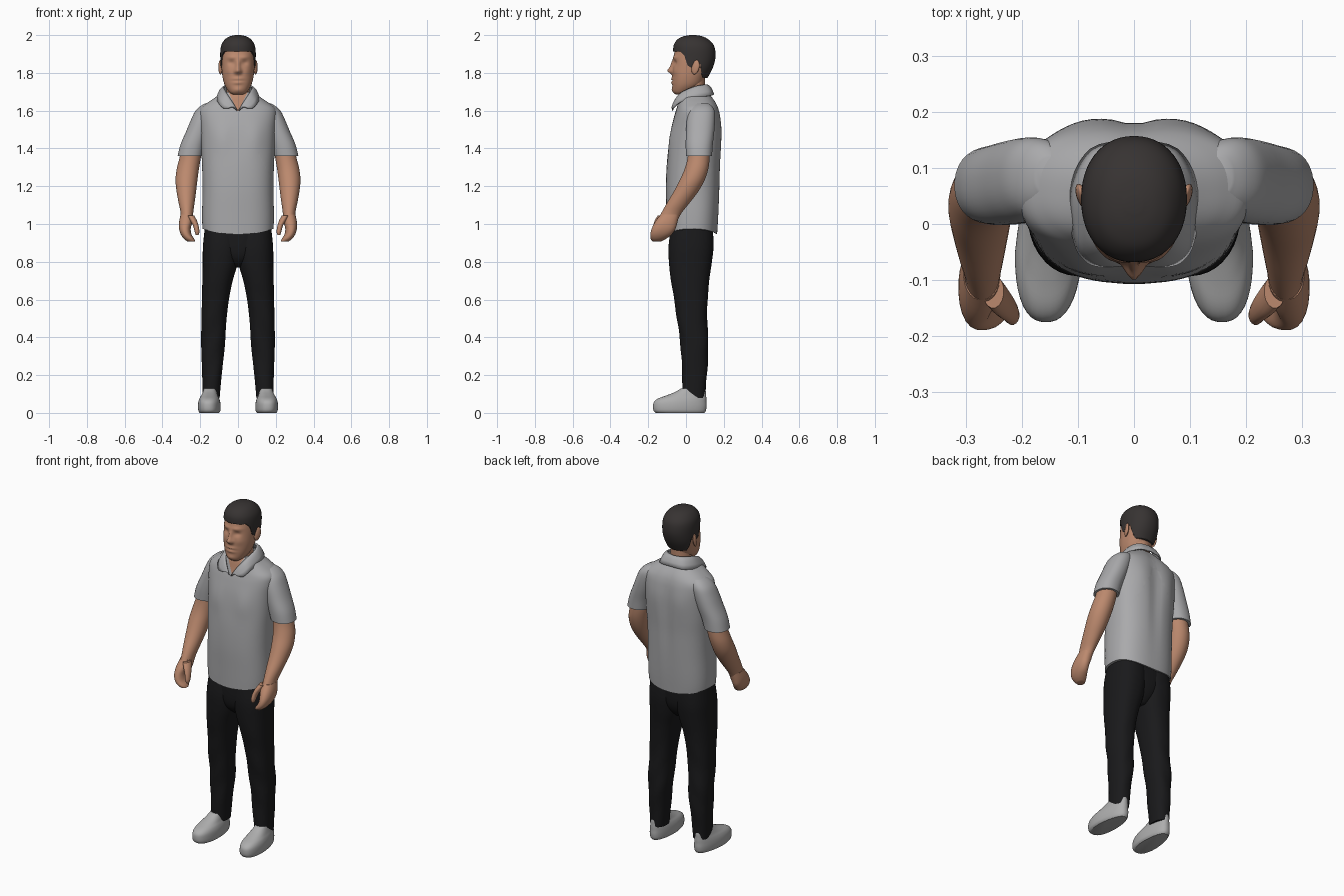
import bpy, bmesh, math
from mathutils import Vector


def material(name, r, g, b):
    m = bpy.data.materials.new(name)
    m.diffuse_color = (r, g, b, 1)
    return m


SKIN = material("skin", 0.50, 0.25, 0.155)
SHIRT = material("grey cloth", 0.40, 0.40, 0.41)
SHOE = material("shoe grey", 0.42, 0.42, 0.42)
BLACK = material("black cloth", 0.010, 0.010, 0.011)
HAIR = material("dark hair", 0.038, 0.033, 0.032)


def spline(rows, steps):
    """Smoothly interpolate rows of numbers."""
    out = []
    for i in range(len(rows) - 1):
        a, b, c, d = rows[max(i - 1, 0)], rows[i], rows[i + 1], rows[min(i + 2, len(rows) - 1)]
        for s in range(steps):
            t = s / steps
            out.append([0.5 * (2 * q + (r - p) * t + (2 * p - 5 * q + 4 * r - w) * t * t
                               + (3 * q - p - 3 * r + w) * t ** 3) for p, q, r, w in zip(a, b, c, d)])
    return out + [list(rows[-1])]


def finish(bm, name, mats, mirror=False, angle=45):
    bmesh.ops.recalc_face_normals(bm, faces=bm.faces)
    me = bpy.data.meshes.new(name)
    bm.to_mesh(me)
    bm.free()
    ob = bpy.data.objects.new(name, me)
    bpy.context.collection.objects.link(ob)
    for m in mats:
        me.materials.append(m)
    bpy.ops.object.select_all(action='DESELECT')
    ob.select_set(True)
    bpy.context.view_layer.objects.active = ob
    bpy.ops.object.shade_smooth_by_angle(angle=math.radians(angle))
    if mirror:
        ob.modifiers.new("mirror", 'MIRROR')
    return ob


def loft(rows, n=32, power=2.0, steps=4):
    """Stack of horizontal rounded slices: z, x0, x1, y0, y1."""
    bm = bmesh.new()
    rings = []
    for z, x0, x1, y0, y1 in spline(rows, steps):
        ring = []
        for k in range(n):
            a = 2 * math.pi * (k + 0.5) / n
            c, s = math.cos(a), math.sin(a)
            x = math.copysign(abs(c) ** (2 / power), c)
            y = math.copysign(abs(s) ** (2 / power), s)
            ring.append(bm.verts.new(((x0 + x1) / 2 + x * (x1 - x0) / 2,
                                      (y0 + y1) / 2 + y * (y1 - y0) / 2, z)))
        rings.append(ring)
    for a, b in zip(rings, rings[1:]):
        for k in range(n):
            bm.faces.new((a[k], a[(k + 1) % n], b[(k + 1) % n], b[k]))
    bm.faces.new(rings[0])
    bm.faces.new(rings[-1])
    return bm


def sym(rows):
    return [(z, -w, w, y0, y1) for z, w, y0, y1 in rows]


def bumps(bm, items, side=-1, mid=0.0):
    """Push the front (side -1) or back (1) along y with soft mirrored bumps."""
    for v in bm.verts:
        if (v.co.y - mid) * side > 0:
            x, z = abs(v.co.x), v.co.z
            v.co.y += side * sum(h * math.exp(-((x - bx) / sx) ** 2 - ((z - bz) / sz) ** 2)
                                 for bx, bz, sx, sz, h in items)


# Shirt body with hem curve, chest, back groove and open neck
bm = loft(sym([(.945, .188, -.10, .165), (1.05, .19, -.103, .172), (1.18, .188, -.106, .178),
               (1.3, .19, -.102, .182), (1.4, .195, -.092, .186), (1.5, .2, -.078, .186),
               (1.57, .206, -.062, .18), (1.61, .2, -.05, .172), (1.64, .165, -.042, .16),
               (1.67, .12, -.035, .14), (1.70, .075, -.025, .115)]), n=72, power=2.5, steps=5)
bumps(bm, [(.09, 1.45, .05, .08, .008), (0, 1.2, .012, .5, .005)], -1, .03)
bumps(bm, [(0, 1.4, .03, .25, -.010), (.09, 1.5, .05, .1, .006)], 1, .06)
for v in bm.verts:
    if v.co.z < 1.0:
        v.co.z += 0.03 * (v.co.x / .19) ** 2 * (1.0 - v.co.z) / .055
for s in (-1, 1):
    bmesh.ops.bisect_plane(bm, geom=bm.verts[:] + bm.edges[:] + bm.faces[:], dist=1e-5,
                           plane_co=(0, 0, 1.595), plane_no=(s, 0, -.5))
for f in bm.faces:
    c = f.calc_center_median()
    f.material_index = int(c.y < .02 and abs(c.x) < .5 * (c.z - 1.595))
finish(bm, "shirt", [SHIRT, SKIN])

# Sleeves
bm = loft([(1.36, .186, .320, .000, .138), (1.42, .170, .305, -.002, .142), (1.49, .145, .275, .000, .150),
           (1.55, .125, .250, .004, .154), (1.595, .115, .228, .014, .152), (1.622, .115, .202, .03, .140),
           (1.638, .12, .175, .05, .12)], power=2.2)
finish(bm, "sleeve", [SHIRT], True)

# Collar: half strip of upper and lower edge points, mirrored
edges = [(0, .112, 1.735, 0, .146, 1.685), (.05, .098, 1.735, .075, .132, 1.68),
         (.075, .045, 1.725, .112, .06, 1.668), (.062, -.022, 1.695, .105, -.03, 1.645),
         (.036, -.055, 1.655, .082, -.066, 1.615), (.004, -.072, 1.60, .05, -.074, 1.612)]
bm = bmesh.new()
cols = []
for u in spline(edges, 5):
    p, q = Vector(u[:3]), Vector(u[3:])
    cols.append([bm.verts.new(p.lerp(q, t) + Vector((0, 0, .012 * math.sin(math.pi * t))))
                 for t in (0, .25, .5, .75, 1)])
for a, b in zip(cols, cols[1:]):
    for k in range(4):
        bm.faces.new((a[k], b[k], b[k + 1], a[k + 1]))
ob = finish(bm, "collar", [SHIRT], True)
sol = ob.modifiers.new("thickness", 'SOLIDIFY')
sol.thickness = .008
sol.offset = 0

# Neck
finish(loft(sym([(1.6, .068, -.02, .11), (1.66, .062, -.02, .105), (1.72, .060, -.018, .10),
                 (1.78, .062, -.02, .10)])), "neck", [SKIN])

# Head with sculpted face
bm = loft(sym([(1.686, .028, -.055, -.01), (1.70, .048, -.067, .03), (1.735, .070, -.072, .08),
               (1.78, .082, -.072, .105), (1.83, .087, -.070, .13), (1.88, .088, -.066, .145),
               (1.925, .085, -.056, .14), (1.96, .070, -.040, .12), (1.98, .045, -.005, .085)]),
          n=96, power=2.2, steps=7)
bumps(bm, [(0, 1.812, .014, .016, .026), (0, 1.842, .010, .026, .014), (.014, 1.806, .008, .009, .008),
           (.035, 1.853, .018, .013, -.010), (.033, 1.882, .026, .009, .006), (0, 1.768, .028, .007, .007),
           (0, 1.748, .024, .007, .007), (0, 1.758, .030, .004, -.004), (0, 1.71, .025, .014, .006),
           (.05, 1.81, .02, .02, .004)], -1, -.02)
finish(bm, "head", [SKIN], angle=80)

# Ears
bm = bmesh.new()
bmesh.ops.create_uvsphere(bm, u_segments=16, v_segments=12, radius=1)
for v in bm.verts:
    x, y, z = v.co
    v.co = (.093 + .010 * x + .006 * y, .05 + .021 * y + .006 * z, 1.83 + .038 * z)
finish(bm, "ear", [SKIN], True, 80)

# Hair: skull cap trimmed along a hairline profile
hair = finish(loft(sym([(1.74, .066, -.02, .095), (1.78, .080, -.04, .118), (1.83, .091, -.055, .143),
                        (1.88, .094, -.066, .156), (1.925, .093, -.068, .154), (1.955, .085, -.062, .142),
                        (1.98, .066, -.042, .115), (1.994, .042, -.012, .085), (2.0, .015, .02, .05)]),
                   n=64, power=2.15, steps=5), "hair", [HAIR])
line = [(-.2, 1.913), (-.03, 1.913), (-.008, 1.89), (.008, 1.84), (.03, 1.825), (.045, 1.86),
        (.075, 1.85), (.085, 1.775), (.3, 1.755), (.3, 2.1), (-.2, 2.1)]
bm = bmesh.new()
face = bm.faces.new([bm.verts.new((-.3, y, z)) for y, z in line])
ext = bmesh.ops.extrude_face_region(bm, geom=[face])
bmesh.ops.translate(bm, vec=(.6, 0, 0), verts=[g for g in ext["geom"] if isinstance(g, bmesh.types.BMVert)])
cutter = finish(bm, "hairline_cutter", [HAIR])
cutter.hide_render = True
cutter.hide_set(True)
mod = hair.modifiers.new("hairline", 'BOOLEAN')
mod.operation = 'INTERSECT'
mod.solver = 'EXACT'
mod.object = cutter

# Arms, from sleeve to wrist
bm = loft([(1.42, .19, .295, .015, .125), (1.35, .197, .310, .008, .125), (1.29, .207, .325, -.008, .118),
           (1.23, .215, .331, -.035, .098), (1.17, .222, .325, -.066, .064), (1.11, .23, .314, -.102, .018),
           (1.06, .237, .304, -.130, -.022), (1.02, .240, .304, -.150, -.045)])
finish(bm, "arm", [SKIN], True)

# Hands: curled fingers and thumb
bm = loft([(1.05, .238, .304, -.135, -.035), (1.01, .242, .312, -.165, -.045), (.975, .250, .312, -.182, -.055),
           (.945, .246, .303, -.189, -.075), (.922, .232, .287, -.187, -.105), (.908, .226, .268, -.178, -.13)],
          n=24, power=2.3)
finish(bm, "hand", [SKIN], True)
bm = loft([(1.045, .232, .270, -.150, -.09), (1.02, .218, .255, -.165, -.11), (.99, .208, .238, -.175, -.13),
           (.96, .204, .230, -.180, -.145), (.942, .208, .224, -.176, -.155)], n=16)
finish(bm, "thumb", [SKIN], True)

# Trousers: legs and hips
bm = loft([(.08, .097, .186, -.016, .102), (.14, .092, .188, -.018, .106), (.24, .082, .191, -.022, .113),
           (.36, .069, .195, -.028, .119), (.48, .062, .194, -.046, .112), (.60, .048, .191, -.062, .115),
           (.70, .028, .189, -.080, .123), (.79, .002, .187, -.090, .136), (.88, -.01, .186, -.093, .146),
           (.98, -.01, .176, -.080, .142)], n=40, power=2.35)
for v in bm.verts:  # soft cloth folds
    x, y, z = v.co
    v.co.y += .003 * math.sin(z * 34 + x * 40) * max(0, 1 - abs(z - .35) / .35)
finish(bm, "trouser_leg", [BLACK], True)
finish(loft(sym([(.77, .03, -.03, .08), (.81, .08, -.07, .115), (.87, .13, -.086, .136),
                 (.98, .16, -.085, .14)]), n=40, power=2.4), "trouser_hips", [BLACK])

# Shoes: narrow heel, toes turned slightly out
bm = loft([(.0, .102, .203, -.160, .098), (.012, .095, .210, -.172, .106), (.035, .094, .212, -.175, .109),
           (.058, .096, .210, -.170, .108), (.076, .101, .205, -.148, .108), (.092, .108, .198, -.105, .107),
           (.110, .112, .192, -.060, .106), (.128, .115, .187, -.028, .102)], n=40, power=2.4)
for v in bm.verts:
    x, y, z = v.co
    v.co.x = .15 + (x - .153) * (1.02 - max(0, y + .05) * 1.3) - y * .04
finish(bm, "shoe", [SHOE], True, 50)
